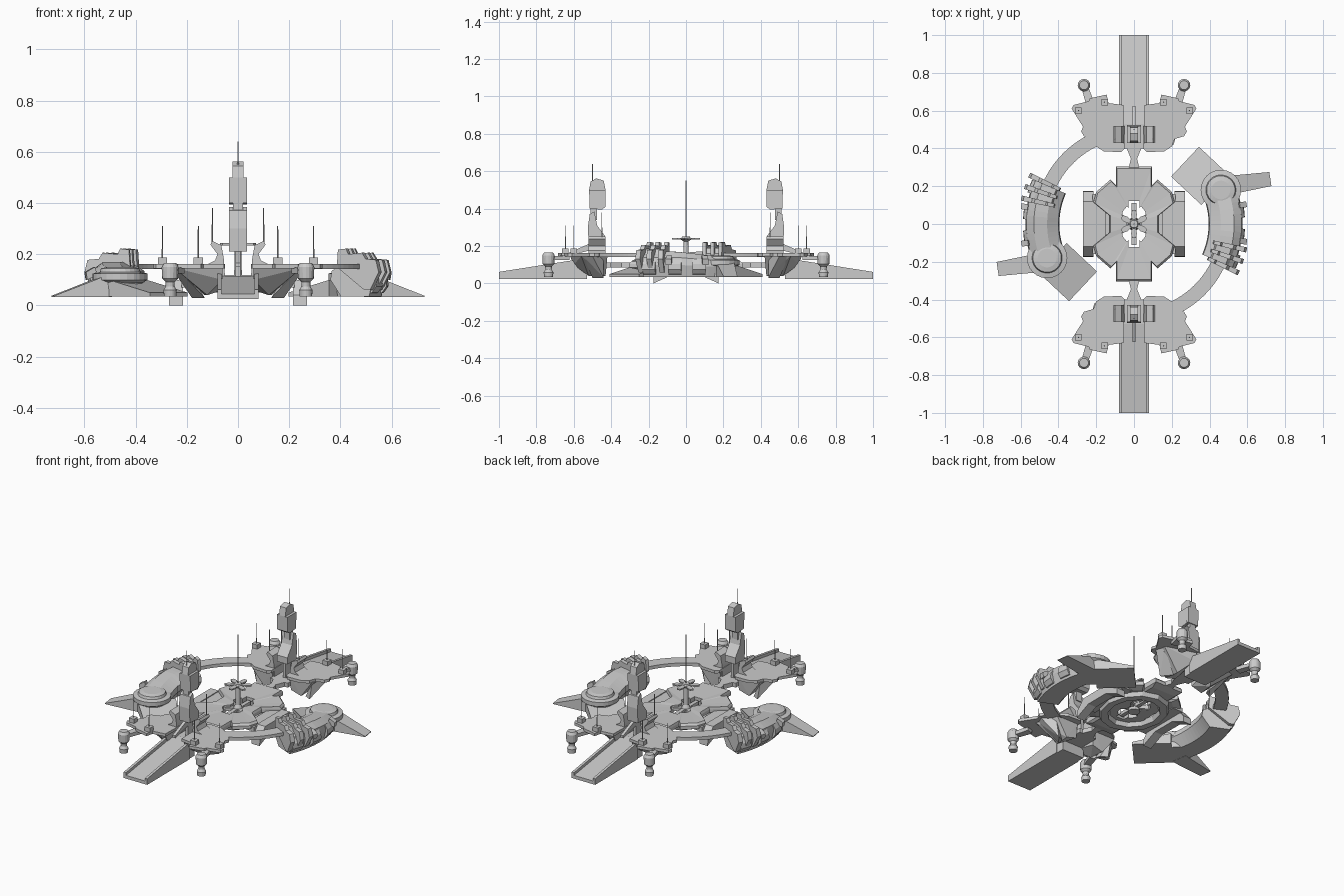
import bpy, bmesh, math
from mathutils import Matrix, Vector

if "Cube" in bpy.data.objects:
    bpy.data.objects.remove(bpy.data.objects["Cube"])

ONE = [Matrix.Identity(4)]
TWIN = [Matrix.Identity(4), Matrix.Rotation(math.pi, 4, 'Z')]
MX = Matrix.Scale(-1, 4, (1, 0, 0))
QUAD = TWIN + [m @ MX for m in TWIN]
MIRX = [Matrix.Identity(4), MX]


def polar(r, deg, z):
    a = math.radians(deg)
    return Vector((r * math.cos(a), r * math.sin(a), z))


def build(name, verts, faces, sym=ONE):
    """Mesh from verts/faces repeated under each symmetry matrix (no faces = convex hull)."""
    bm = bmesh.new()
    for m in sym:
        vs = [bm.verts.new(m @ Vector(v)) for v in verts]
        if faces is None:
            r = bmesh.ops.convex_hull(bm, input=vs)
            junk = [g for g in r["geom_interior"] if isinstance(g, bmesh.types.BMVert)]
            bmesh.ops.delete(bm, geom=junk, context='VERTS')
        else:
            for f in faces:
                bm.faces.new([vs[i] for i in f])
    bmesh.ops.recalc_face_normals(bm, faces=bm.faces)
    bmesh.ops.dissolve_limit(bm, angle_limit=0.01, verts=bm.verts, edges=bm.edges)
    me = bpy.data.meshes.new(name)
    bm.to_mesh(me)
    bm.free()
    ob = bpy.data.objects.new(name, me)
    bpy.context.collection.objects.link(ob)
    return ob


def loft(name, rings, sym=ONE, closed=False):
    """Skin equal-length rings; cap the ends unless closed."""
    n, k = len(rings[0]), len(rings)
    faces = []
    for j in range(k if closed else k - 1):
        for i in range(n):
            a, b = j * n, ((j + 1) % k) * n
            faces.append((a + i, a + (i + 1) % n, b + (i + 1) % n, b + i))
    if not closed:
        faces += [tuple(range(n)), tuple((k - 1) * n + i for i in range(n))]
    return build(name, [v for r in rings for v in r], faces, sym)


def prism(name, pts, a, b, axis='z', sym=ONE):
    put = {'z': lambda u, v, t: (u, v, t), 'x': lambda u, v, t: (t, u, v),
           'y': lambda u, v, t: (u, t, v)}[axis]
    return loft(name, [[put(u, v, t) for u, v in pts] for t in (a, b)], sym)


def box(name, x, y, z, sym=ONE):
    return prism(name, [(x[0], y[0]), (x[1], y[0]), (x[1], y[1]), (x[0], y[1])], *z, sym=sym)


def lathe(name, c, prof, sym=ONE, n=16):
    c = Vector((c[0], c[1], 0))
    return loft(name, [[c + polar(r, 360 * i / n, z) for i in range(n)] for r, z in prof], sym)


def arc(name, prof, a0, a1, n, sym=TWIN, zs=lambda t: 1):
    return loft(name, [[polar(r, a0 + (a1 - a0) * i / n, .035 + (z - .035) * zs(i / n))
                        for r, z in prof] for i in range(n + 1)], sym)


def wedge(name, p, q, w0, w1, z0, z1, base, sym=TWIN):
    """Sloping ramp from p to q with a flat base."""
    p, q = Vector(p), Vector(q)
    s = Vector((-(q - p).y, (q - p).x)).normalized()
    pts = []
    for c, w, z in ((p, w0, z0), (q, w1, z1)):
        for e in (-.5, .5):
            xy = c + s * e * w
            pts += [(xy.x, xy.y, base), (xy.x, xy.y, z)]
    return build(name, pts, None, sym)


# Main entry ramps with raised side rails, and the passage floor behind them
wedge("entry_ramp", (0, .53), (0, 1), .15, .15, .115, .045, .025)
for sx in (-1, 1):
    wedge("ramp_rail", (sx * .072, .58), (sx * .072, 1), .016, .016, .128, .062, .025)
box("passage_floor", (-.06, .06), (.4, .54), (.085, .112), TWIN)

# Gate platforms: wing plates either side of the passage, hulls and legs
half = [(.05, .4), (.07, .38), (.16, .385), (.2, .41), (.215, .45), (.265, .465), (.28, .49),
        (.27, .515), (.33, .61), (.32, .63), (.24, .65), (.235, .665), (.145, .685), (.135, .64), (.055, .63)]
prism("gate_platform", half, .145, .162, sym=QUAD)
build("gate_hull", [(.21, .42, .147), (.25, .56, .147), (.06, .62, .147), (.06, .42, .147), (.06, .43, .06),
                    (.13, .43, .04), (.12, .52, .04), (.06, .6, .1)], None, QUAD)
build("gate_leg", [(.2, .44, .147), (.26, .5, .147), (.24, .55, .147), (.14, .46, .03),
                   (.18, .44, .03), (.13, .5, .03)], None, QUAD)
prism("gate_wall", [(.05, .1), (.13, .155), (.09, .175), (.08, .2), (.108, .238), (.1, .252), (.065, .235),
                    (.055, .18)], .43, .52, 'y', QUAD)

# Watch towers on a slender strut
prism("tower_strut", [(.45, .22), (.5, .22), (.625, .165), (.625, .15), (.5, .18), (.5, .11), (.45, .11)],
      -.009, .009, 'x', TWIN)
prism("tower_base", [(.43, .21), (.52, .21), (.525, .3), (.515, .37), (.49, .385), (.475, .31), (.43, .25)],
      -.036, .036, 'x', TWIN)
box("tower_neck", (-.02, .02), (.475, .51), (.34, .43), TWIN)
prism("tower_head", [(.43, .41), (.45, .395), (.515, .4), (.518, .5), (.43, .5)], -.036, .036, 'x', TWIN)
prism("tower_cap", [(.43, .5), (.518, .5), (.51, .545), (.48, .562), (.44, .55)], -.021, .021, 'x', TWIN)

# Antennas and their footings
for x, y, z0, z1, sym in [(0, .5, .55, .64, TWIN), (.1, .45, .24, .38, QUAD), (.155, .645, .16, .31, QUAD),
                          (.295, .6, .16, .31, QUAD), (0, 0, .1, .55, ONE)]:
    lathe("antenna", (x, y), [(.003, z0), (.002, z1)], sym, 6)
for x, y in [(.155, .645), (.295, .6)]:
    box("antenna_footing", (x - .018, x + .018), (y - .018, y + .018), (.16, .188), QUAD)

# Hanging lantern thrusters on arms
wedge("thruster_arm", (.23, .63), (.262, .73), .045, .035, .15, .145, .125, QUAD)
lathe("thruster", (.265, .735), [(.024, .035), (.026, .06), (.017, .075), (.018, .092), (.031, .105),
                                 (.033, .15), (.024, .166)], QUAD)

# Ring walkway linking platforms to side pods
arc("ring_walkway", [(.455, .142), (.53, .142), (.53, .162), (.455, .162)], -70, -22, 14)

# Side pods: curved shell, landing drum, two ramps
arc("pod_shell", [(.44, .035), (.56, .035), (.575, .1), (.57, .14), (.53, .17), (.46, .17),
                  (.4, .135), (.395, .1)], -24, 22, 14, zs=lambda t: 1 - .35 * max(0, t - .4))
lathe("landing_drum", (.46, .18), [(.085, .035), (.09, .09), (.107, .1), (.107, .125), (.08, .13),
                                   (.075, .145), (.05, .15)], TWIN, 24)
wedge("wide_ramp", (.43, .18), (.27, .33), .216, .216, .1, .05, .035)
wedge("spike_ramp", (.5, .205), (.722, .238), .1, .075, .125, .038, .034)

# Clamp fins gripping the pod
fin = [(.43, .15), (.435, .218), (.47, .222), (.48, .2), (.54, .206), (.555, .182), (.6, .178),
       (.612, .13), (.575, .06), (.55, .06)]
for a in (-13, -19, -25):
    arc("clamp_fin", fin, a - 1.3, a + 1.3, 1)
arc("clamp_bridge", [(.44, .15), (.55, .15), (.53, .185), (.45, .19)], -25, -13, 4)

# Rounded canisters and tabs along the outer edge
for a in (-20, -6, 7):
    arc("pod_canister", [(.55, .045), (.57, .05), (.588, .075), (.586, .105), (.57, .13), (.55, .13)],
        a - 3.5, a + 3.5, 2)
for a in (-9, 10):
    arc("pod_tab", [(.56, .12), (.6, .1), (.605, .13), (.57, .15)], a - 1.5, a + 1.5, 1)

# Central star deck with an open middle
q = [(.13, .045), (.215, .115), (.2, .17), (.125, .235), (.095, .205), (.095, .305)]
star = q + [(-x, y) for x, y in reversed(q)]
star += [(-x, -y) for x, y in star]
hole = [(x * .28, y * .38) for x, y in star]
loft("star_deck", [[(x * s, y * s, z) for x, y in p] for p, z, s in
                   [(star, .118, .96), (star, .105, 1), (star, .085, 1), (star, .075, .85),
                    (hole, .075, 1.05), (hole, .112, 1.05)]], closed=True)
# Under-frame ring below the deck
n = 12
loft("under_frame", [[(r * math.cos(t), r * 1.15 * math.sin(t), z) for r, z in
                      [(.14, .05), (.18, .05), (.19, .08), (.13, .08)]]
                     for t in [2 * math.pi * i / n for i in range(n)]], closed=True)

# Arched side skirts reaching the ground
prism("side_skirt", [(-.175, 0), (-.075, .045), (.075, .045), (.175, 0), (.172, .04), (.12, .1),
                     (-.12, .1), (-.172, .04)], .215, .27, 'x', MIRX)
box("skirt_link", (.15, .22), (-.16, .16), (.07, .095), MIRX)

# Connectors between deck and gate platforms
conn = [(.03, .29), (.016, .345), (.045, .415)]
prism("deck_connector", conn + [(-x, y) for x, y in reversed(conn)], .085, .112, sym=TWIN)

# Central hub: column, six petals and spokes
lathe("hub_column", (0, 0), [(.035, .06), (.025, .1), (.015, .12), (.013, .225), (.028, .235), (.02, .25)], n=12)
for i in range(6):
    R = [Matrix.Rotation(math.radians(60 * i + 30), 4, 'Z')]
    prism("hub_petal", [(.015, -.008), (.05, -.016), (.075, -.01), (.075, .01), (.05, .016), (.015, .008)],
          .235, .243, sym=R)
    box("hub_spoke", (.02, .11), (-.012, .012), (.08, .1), R)
